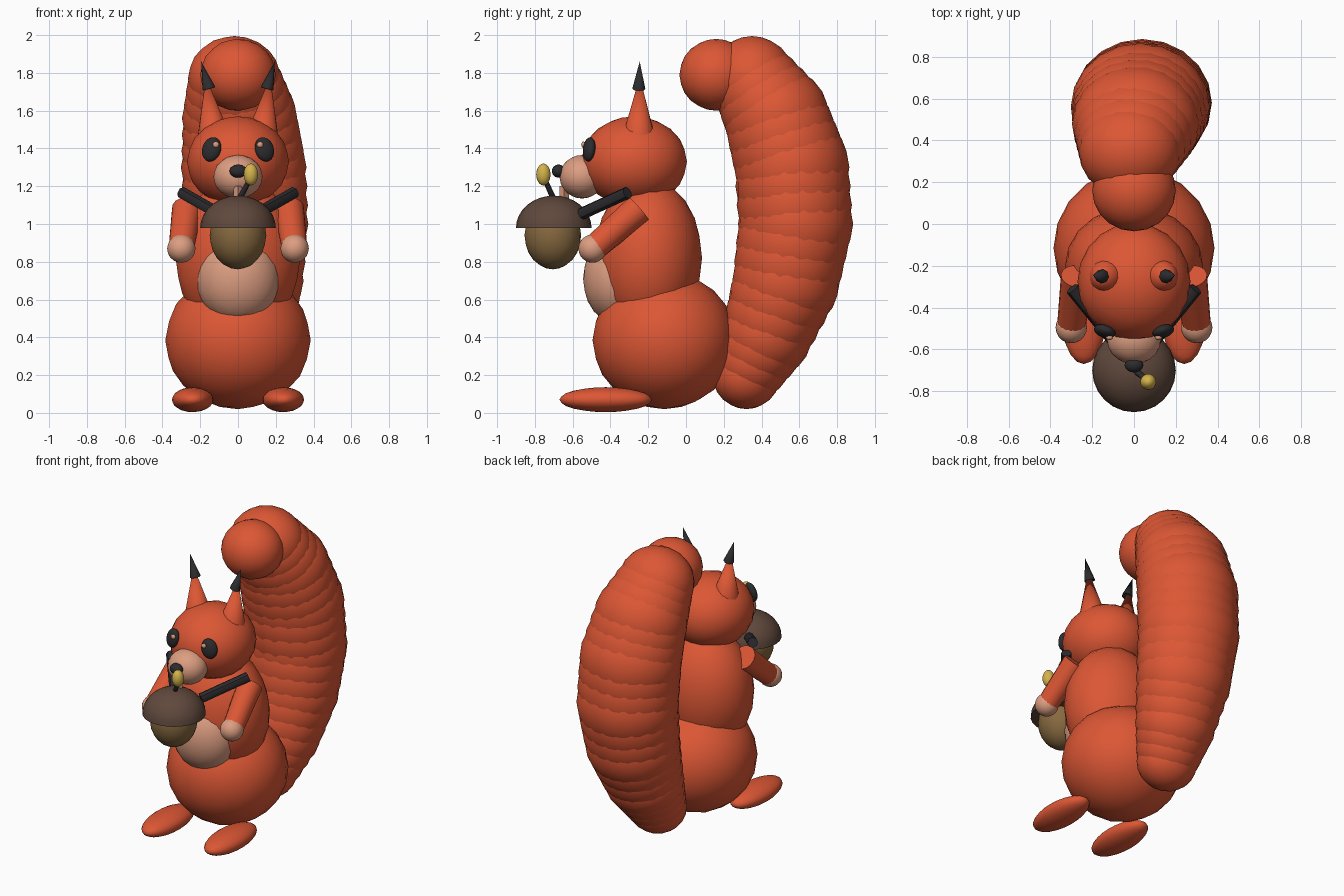
import bpy, bmesh, math
from mathutils import Vector, Matrix, Euler

cube = bpy.data.objects.get("Cube")
if cube:
    bpy.data.objects.remove(cube, do_unlink=True)


def material(name, rgb):
    m = bpy.data.materials.new(name)
    m.use_nodes = True
    m.diffuse_color = (*rgb, 1)
    m.node_tree.nodes["Principled BSDF"].inputs["Base Color"].default_value = (*rgb, 1)
    return m


FUR = material("orange fur", (0.72, 0.095, 0.035))
CREAM = material("peach", (0.72, 0.34, 0.22))
BLACK = material("black", (0.025, 0.025, 0.028))
CAP = material("dark brown", (0.115, 0.065, 0.045))
NUT = material("nut brown", (0.24, 0.14, 0.05))
GOLD = material("gold", (0.66, 0.45, 0.07))


def finish(name, bm, mat):
    mesh = bpy.data.meshes.new(name)
    bm.to_mesh(mesh)
    bm.free()
    mesh.materials.append(mat)
    obj = bpy.data.objects.new(name, mesh)
    bpy.context.collection.objects.link(obj)
    bpy.ops.object.select_all(action="DESELECT")
    obj.select_set(True)
    bpy.context.view_layer.objects.active = obj
    bpy.ops.object.shade_smooth_by_angle(angle=math.radians(45))
    return obj


def add_ball(bm, centre, radii, turn=(0, 0, 0), detail=3):
    rot = Euler([math.radians(a) for a in turn]).to_matrix().to_4x4()
    place = Matrix.Translation(centre) @ rot @ Matrix.Diagonal((*radii, 1))
    bmesh.ops.create_icosphere(bm, subdivisions=detail, radius=1, matrix=place)


def ball(name, centre, radii, mat, turn=(0, 0, 0), detail=3):
    bm = bmesh.new()
    add_ball(bm, centre, radii, turn, detail)
    return finish(name, bm, mat)


def rod(name, start, end, r1, r2, mat, sides=16):
    a, b = Vector(start), Vector(end)
    rot = (b - a).to_track_quat("Z", "Y").to_matrix().to_4x4()
    bm = bmesh.new()
    bmesh.ops.create_cone(bm, cap_ends=True, segments=sides, radius1=r1, radius2=r2,
                          depth=(b - a).length, matrix=Matrix.Translation((a + b) / 2) @ rot)
    return finish(name, bm, mat)


# Body and head
ball("haunches", (0, -0.115, 0.385), (0.385, 0.38, 0.365), FUR)
ball("torso", (0, -0.2, 0.82), (0.33, 0.285, 0.42), FUR)
ball("belly", (0, -0.36, 0.71), (0.22, 0.185, 0.24), CREAM)
ball("head", (0, -0.275, 1.33), (0.27, 0.28, 0.24), FUR)
ball("muzzle", (0, -0.55, 1.25), (0.13, 0.12, 0.115), CREAM)
ball("nose", (0, -0.675, 1.28), (0.045, 0.035, 0.035), BLACK)
rod("teeth", (0, -0.645, 1.13), (0, -0.645, 1.2), 0.025, 0.025, CREAM, 4)

# Paired parts
for side, s in (("left", 1), ("right", -1)):
    def p(x, y, z):
        return (s * x, y, z)
    rod(side + "_ear", p(0.13, -0.25, 1.47), p(0.17, -0.245, 1.78), 0.085, 0, FUR)
    rod(side + "_ear_tuft", p(0.153, -0.25, 1.715), p(0.195, -0.245, 1.86), 0.035, 0, BLACK, 8)
    ball(side + "_eye", p(0.14, -0.513, 1.395), (0.052, 0.03, 0.066), BLACK,
         (-10, -s * 15, s * 22))
    ball(side + "_eye_shine", p(0.117, -0.543, 1.42), (0.017, 0.012, 0.017), CREAM, detail=2)
    rod(side + "_arm", p(0.27, -0.25, 1.08), p(0.3, -0.49, 0.87), 0.08, 0.068, FUR)
    ball(side + "_paw", p(0.3, -0.495, 0.87), (0.075, 0.075, 0.075), CREAM)
    rod(side + "_strap", p(0.295, -0.31, 1.165), p(0.1, -0.55, 1.055), 0.033, 0.033, BLACK, 8)
    ball(side + "_foot", p(0.24, -0.425, 0.07), (0.11, 0.245, 0.066), FUR)

# Acorn: nut, half-dome cap, stem and bud
ball("acorn_nut", (0, -0.705, 0.94), (0.15, 0.15, 0.18), NUT)
bm = bmesh.new()
bmesh.ops.create_uvsphere(bm, u_segments=24, v_segments=16, radius=1,
                          matrix=Matrix.Translation((0, -0.7, 0.98)) @ Matrix.Diagonal((0.2, 0.2, 0.17, 1)))
cut = bmesh.ops.bisect_plane(bm, geom=bm.verts[:] + bm.edges[:] + bm.faces[:],
                             plane_co=(0, 0, 0.98), plane_no=(0, 0, 1), clear_inner=True)
bmesh.ops.holes_fill(bm, edges=[e for e in bm.edges if e.is_boundary])
finish("acorn_cap", bm, CAP)
rod("acorn_stem", (0, -0.695, 1.12), (0.06, -0.745, 1.23), 0.016, 0.013, BLACK, 8)
ball("acorn_bud", (0.068, -0.755, 1.262), (0.038, 0.038, 0.058), GOLD)

# Tail: overlapping puffs along a swelling curve of (y, z, radius)
path = [Vector(v) for v in ((0.32, 0.2, 0.18), (0.43, 0.42, 0.24), (0.53, 0.7, 0.285),
                            (0.58, 1.0, 0.305), (0.56, 1.3, 0.305), (0.48, 1.56, 0.28),
                            (0.35, 1.77, 0.225))]
STEPS = 3
count = (len(path) - 1) * STEPS
bm = bmesh.new()
for i in range(count + 1):
    k = min(i // STEPS, len(path) - 2)
    y, z, r = path[k].lerp(path[k + 1], i / STEPS - k)
    t = i / count
    add_ball(bm, (0.05 * math.sin(math.pi * t) - 0.02 * t, y, z), (r * 1.09, r, r))
finish("tail", bm, FUR)
ball("tail_tip", (0, 0.16, 1.79), (0.2, 0.195, 0.19), FUR)
